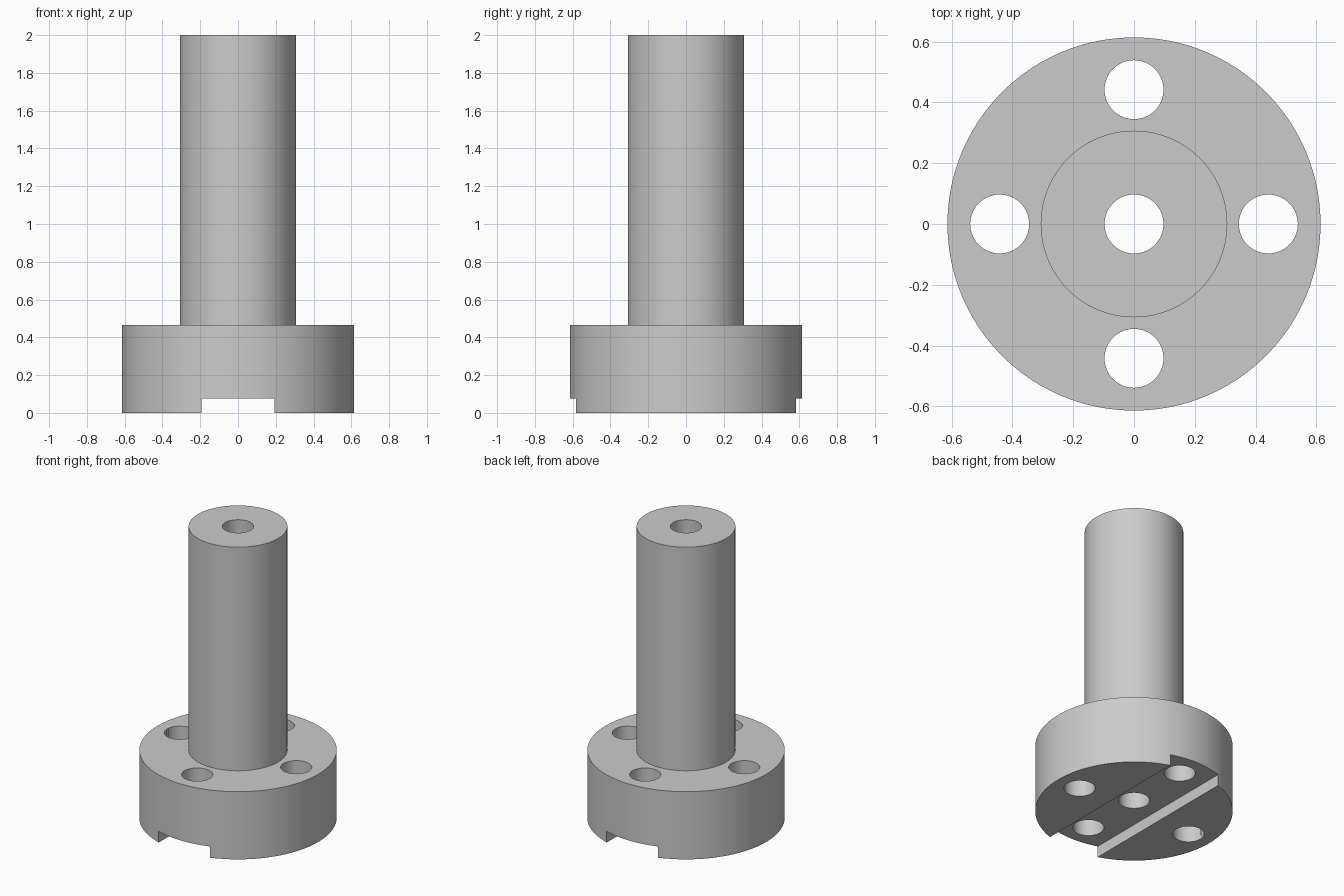
import bpy, bmesh, math
from mathutils import Matrix

if "Cube" in bpy.data.objects:
    bpy.data.objects.remove(bpy.data.objects["Cube"])

SEGMENTS = 96
FLANGE_R, FLANGE_TOP = 0.614, 0.465
SHAFT_R, TOP = 0.307, 2.0
HOLE_R, HOLE_RING = 0.097, 0.442
SLOT_HALF, SLOT_TOP = 0.194, 0.077

grey = bpy.data.materials.new("steel grey")
grey.diffuse_color = (0.6, 0.6, 0.6, 1)
grey.use_nodes = True
grey.node_tree.nodes["Principled BSDF"].inputs["Base Color"].default_value = grey.diffuse_color


def add_object(name, bm):
    bmesh.ops.recalc_face_normals(bm, faces=bm.faces)
    mesh = bpy.data.meshes.new(name)
    bm.to_mesh(mesh)
    bm.free()
    mesh.materials.append(grey)
    obj = bpy.data.objects.new(name, mesh)
    bpy.context.collection.objects.link(obj)
    return obj


def lathe(name, profile):
    """Turn a closed (radius, height) profile around z."""
    bm = bmesh.new()
    rings = []
    for i in range(SEGMENTS):
        a = 2 * math.pi * i / SEGMENTS
        rings.append([bm.verts.new((r * math.cos(a), r * math.sin(a), z)) for r, z in profile])
    n = len(profile)
    for i in range(SEGMENTS):
        a, b = rings[i], rings[(i + 1) % SEGMENTS]
        for j in range(n):
            k = (j + 1) % n
            bm.faces.new((a[j], b[j], b[k], a[k]))
    return add_object(name, bm)


# Flanged shaft with a bore right through it
body = lathe("flanged_shaft", [
    (HOLE_R, 0), (FLANGE_R, 0), (FLANGE_R, FLANGE_TOP),
    (SHAFT_R, FLANGE_TOP), (SHAFT_R, TOP), (HOLE_R, TOP)])

# Four bolt holes around the flange
bm = bmesh.new()
for i in range(4):
    a = math.pi / 2 * i
    bmesh.ops.create_cone(
        bm, cap_ends=True, segments=64, radius1=HOLE_R, radius2=HOLE_R, depth=1,
        matrix=Matrix.Translation((HOLE_RING * math.cos(a), HOLE_RING * math.sin(a), 0.2)))
bolt_holes = add_object("bolt_hole_cutter", bm)

# Key slot running front to back across the underside
bm = bmesh.new()
bmesh.ops.create_cube(bm, size=1, matrix=Matrix.Diagonal((2 * SLOT_HALF, 2, 2 * SLOT_TOP, 1)))
slot = add_object("key_slot_cutter", bm)

bpy.context.view_layer.objects.active = body
body.select_set(True)
for cutter in (bolt_holes, slot):
    mod = body.modifiers.new(cutter.name, 'BOOLEAN')
    mod.operation = 'DIFFERENCE'
    mod.solver = 'EXACT'
    mod.object = cutter
    bpy.ops.object.modifier_apply(modifier=mod.name)
    bpy.data.objects.remove(cutter, do_unlink=True)

# Smooth round walls, sharp rims
bpy.ops.object.shade_smooth_by_angle(angle=math.radians(30))
